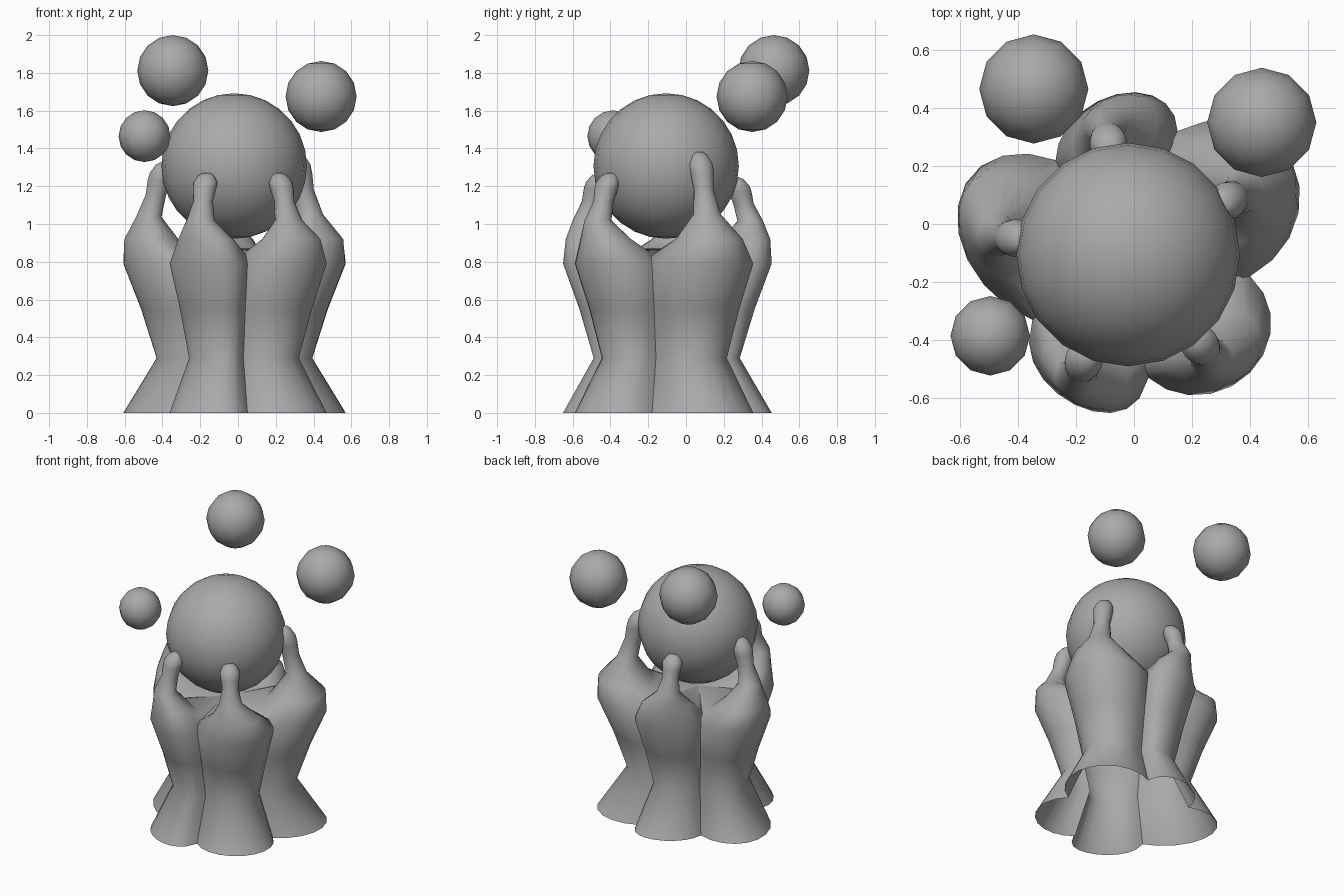
import bpy, bmesh, math
from mathutils import Vector

if "Cube" in bpy.data.objects:
    bpy.data.objects.remove(bpy.data.objects["Cube"])

AXIS = Vector((-0.02, -0.11, 0))   # axis of the cluster
SEG = 10                           # segments per half ring

grey = bpy.data.materials.new("stone grey")
grey.diffuse_color = (0.4, 0.4, 0.4, 1)
grey.use_nodes = True
grey.node_tree.nodes["Principled BSDF"].inputs["Base Color"].default_value = grey.diffuse_color


def finish(name, bm, angle=40):
    me = bpy.data.meshes.new(name)
    bm.to_mesh(me)
    bm.free()
    me.materials.append(grey)
    ob = bpy.data.objects.new(name, me)
    bpy.context.collection.objects.link(ob)
    bpy.ops.object.select_all(action='DESELECT')
    bpy.context.view_layer.objects.active = ob
    ob.select_set(True)
    bpy.ops.object.shade_smooth_by_angle(angle=math.radians(angle))
    return ob


def at_height(p, z, scale=1.0):
    """Scale a plan point about the axis and lift it to z."""
    q = AXIS + (p - AXIS) * scale
    return Vector((q.x, q.y, z))


# Skirt levels: height and scale of the plan outline
SKIRT = [(0.0, 1.0), (0.29, 0.70), (0.55, 0.84), (0.79, 1.0)]
# Wrist rings above the base ring: height, centre radius, radial and side half-widths
WRIST = [(1.02, 0.458, 0.068, 0.075), (1.12, 0.42, 0.055, 0.052), (1.185, 0.402, 0.062, 0.062),
         (1.22, 0.392, 0.06, 0.065), (1.257, 0.38, 0.04, 0.042), (1.27, 0.372, 0.018, 0.02)]

# Plan points of the creases between arms, counter-clockwise
CREASES = [Vector(p + (0,)) for p in
           [(0.40, -0.18), (0.15, 0.32), (-0.27, 0.22), (-0.35, -0.33), (0.05, -0.53)]]
# Name, outermost plan point, roundness, direction of the tip, tip height, base half-width
ARMS = [("right_arm", (0.545, 0.213), 1.0, 29, 1.38, 0.175),
        ("back_arm", (-0.06, 0.447), 1.0, 100, 1.25, 0.15),
        ("left_arm", (-0.607, 0.06), 1.0, 171, 1.33, 0.17),
        ("front_left_arm", (-0.205, -0.622), 0.8, 247, 1.27, 0.16),
        ("front_right_arm", (0.40, -0.512), 1.0, 309, 1.27, 0.15)]


def arm(name, a, b, peak, power, deg, tip, width):
    bm = bmesh.new()
    peak = Vector(peak + (0,))
    mid, half = (a + b) / 2, (b - a) / 2
    bulge = peak - mid
    out = Vector((math.cos(math.radians(deg)), math.sin(math.radians(deg)), 0))
    across = Vector((-out.y, out.x, 0))
    thetas = [math.pi * (j / SEG - 0.5) for j in range(SEG + 1)]

    # Open skirt, an arc from crease to crease
    rows = []
    for z, s in SKIRT:
        rows.append([bm.verts.new(at_height(
            mid + bulge * max(math.cos(t), 0) ** power + half * math.sin(t), z, s)) for t in thetas])

    # Closed wrist rings, the first one following the bulge
    outer, inner = AXIS + (peak - AXIS) * 0.99, AXIS + out * 0.30
    frames = [(0.92, (outer + inner) / 2, (outer - inner) / 2, half.normalized() * width)]
    stretch = (tip - 0.92) / (1.27 - 0.92)
    for z, rc, ar, at in WRIST:
        frames.append((0.92 + (z - 0.92) * stretch, AXIS + out * rc, out * ar, across * at))
    rings = []
    for z, c, u, v in frames:
        rings.append([bm.verts.new(at_height(c + u * math.cos(t) + v * math.sin(t), z))
                      for t in (math.pi * (j / SEG - 0.5) for j in range(2 * SEG))])

    # Walls of the skirt, shoulder and wrist
    rows.append(rings[0][:SEG + 1])
    for lo, hi in zip(rows, rows[1:]):
        for j in range(SEG):
            bm.faces.new((lo[j], lo[j + 1], hi[j + 1], hi[j]))
    for lo, hi in zip(rings, rings[1:]):
        for j in range(2 * SEG):
            k = (j + 1) % (2 * SEG)
            bm.faces.new((lo[j], lo[k], hi[k], hi[j]))
    bm.faces.new(rings[-1])

    # Inner slope from the wrist down to the floor, and this arm's share of the floor
    back = [rings[0][0]] + rings[0][:SEG - 1:-1]
    dip = AXIS + out * 0.26 - mid
    floor = [bm.verts.new(at_height(mid + dip * math.cos(t) + half * math.sin(t),
                                    0.79 + 0.08 * max(math.cos(t), 0) ** 0.6)) for t in thetas]
    centre = bm.verts.new(at_height(AXIS, 0.87))
    for j in range(SEG):
        bm.faces.new((floor[j], back[j], back[j + 1], floor[j + 1]))
        bm.faces.new((centre, floor[j], floor[j + 1]))
    bmesh.ops.remove_doubles(bm, verts=bm.verts, dist=0.0005)
    finish(name, bm, 75)


for i, spec in enumerate(ARMS):
    arm(spec[0], CREASES[i], CREASES[(i + 1) % 5], *spec[1:])


# Held ball and the floating balls
def ball(name, centre, r, u, v):
    bm = bmesh.new()
    bmesh.ops.create_uvsphere(bm, u_segments=u, v_segments=v, radius=r)
    bmesh.ops.translate(bm, verts=bm.verts, vec=centre)
    finish(name, bm, 60)


ball("held_ball", (-0.02, -0.105, 1.307), 0.385, 20, 14)
ball("large_ball_left", (-0.345, 0.465, 1.812), 0.188, 12, 8)
ball("large_ball_right", (0.44, 0.35, 1.675), 0.188, 12, 8)
ball("small_ball", (-0.495, -0.385, 1.465), 0.137, 12, 8)
